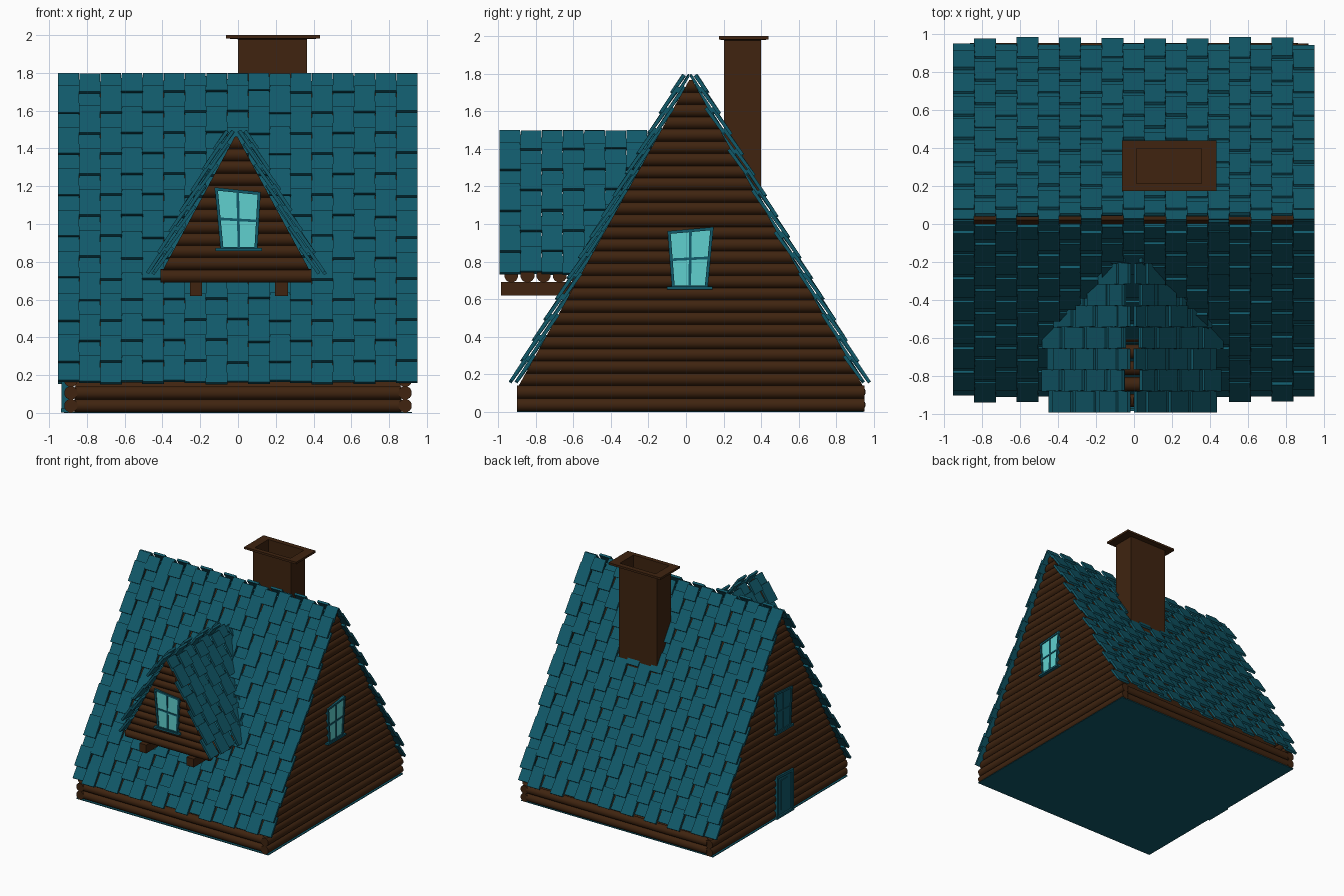
import bpy, bmesh, math, random
from mathutils import Vector

if "Cube" in bpy.data.objects:
    bpy.data.objects.remove(bpy.data.objects["Cube"])

random.seed(4)


def material(name, rgb):
    m = bpy.data.materials.new(name)
    m.diffuse_color = (*rgb, 1)
    m.use_nodes = True
    m.node_tree.nodes["Principled BSDF"].inputs["Base Color"].default_value = m.diffuse_color
    return m


TEAL = material("teal shingle", (0.0055, 0.10, 0.142))
BROWN = material("brown timber", (0.05, 0.0175, 0.005))
GLASS = material("pale glass", (0.115, 0.63, 0.62))


def finish(name, bm, mat, smooth=False):
    bmesh.ops.recalc_face_normals(bm, faces=bm.faces)
    me = bpy.data.meshes.new(name)
    bm.to_mesh(me)
    bm.free()
    me.materials.append(mat)
    ob = bpy.data.objects.new(name, me)
    bpy.context.collection.objects.link(ob)
    if smooth:
        bpy.ops.object.select_all(action='DESELECT')
        ob.select_set(True)
        bpy.context.view_layer.objects.active = ob
        bpy.ops.object.shade_smooth_by_angle(angle=math.radians(40))
    return ob


def loft(bm, loops):
    """Skin a list of equal point loops and cap both ends."""
    rings = [[bm.verts.new(p) for p in loop] for loop in loops]
    n = len(rings[0])
    for a, b in zip(rings, rings[1:]):
        for i in range(n):
            j = (i + 1) % n
            bm.faces.new((a[i], a[j], b[j], b[i]))
    bm.faces.new(rings[0])
    bm.faces.new(rings[-1])


def rect(x0, x1, y0, y1, z):
    return [(x0, y0, z), (x1, y0, z), (x1, y1, z), (x0, y1, z)]


def box(name, x, y, z, mat):
    bm = bmesh.new()
    loft(bm, [rect(*x, *y, z[0]), rect(*x, *y, z[1])])
    return finish(name, bm, mat)


# Placement maps: u runs along the wall, n points outward, z is up
CY, CX = 0.02, -0.01
right = lambda u, n, z: (0.885 + n, u, z)
left = lambda u, n, z: (-0.885 - n, u, z)
front = lambda u, n, z: (u, -0.93 - n, z)


def log(bm, place, zc, r, half, mid, n0=0.0, sides=12):
    loops = []
    for s in (-1, 1):
        ring = []
        for i in range(sides):
            a = 2 * math.pi * (i + 0.5) / sides
            z = zc + r * math.sin(a)
            ring.append(place(mid + s * max(half(z), 0.004), n0 + r * math.cos(a), z))
        loops.append(ring)
    loft(bm, loops)


def gable(name, place, z0, z1, base_rows, base_half, apex, k, mid):
    """Stack of logs: straight base rows, then rows trimmed to the roof slope."""
    bm = bmesh.new()
    step = 0.068
    for i in range(base_rows):
        log(bm, place, z0 + step * (i + 0.5), 0.036, lambda z: base_half, mid)
    z = z0 + step * base_rows
    rows = round((z1 - z) / 0.066)
    step = (z1 - z) / rows
    for i in range(rows):
        log(bm, place, z + step * (i + 0.5), 0.036, lambda h: (apex - h) * k, mid)
    finish(name, bm, BROWN, True)


MAIN_APEX, MAIN_K = 1.78, 0.558
DORM_APEX, DORM_K = 1.475, 0.54

# Log gables
gable("right_gable_logs", right, 0.004, 1.765, 2, 0.925, MAIN_APEX, MAIN_K, CY + 0.005)
gable("left_gable_logs", left, 0.004, 1.765, 2, 0.925, MAIN_APEX, MAIN_K, CY + 0.005)
gable("dormer_gable_logs", front, 0.69, 1.46, 1, 0.40, DORM_APEX, DORM_K, CX)

# Low front and back log walls
bm = bmesh.new()
for n0 in (0.06, 0.06 - 1.80 + 0.01):
    for zc in (0.038, 0.106):
        log(bm, lambda u, n, z: (u, -0.925 + n, z), zc, 0.036, lambda z: 0.865, 0,
            n0 if n0 > 0 else 1.845)
finish("eave_wall_logs", bm, BROWN, True)

# Dormer floor logs and the two beams carrying them
bm = bmesh.new()
for i in range(1, 6):
    log(bm, front, 0.726, 0.038, lambda z: 0.40, CX, -0.086 * i)
finish("dormer_floor_logs", bm, BROWN, True)
for name, x in (("dormer_beam_left", (-0.255, -0.19)), ("dormer_beam_right", (0.195, 0.265))):
    box(name, x, (-0.985, -0.5), (0.62, 0.692), BROWN)

# Floor plate and timber core under the shingles
box("floor", (-0.92, 0.92), (-0.90, 0.945), (0, 0.006), TEAL)
bm = bmesh.new()
loft(bm, [[(x, CY - 0.84, 0.1), (x, CY + 0.84, 0.1), (x, CY, 1.715)] for x in (-0.86, 0.86)])
finish("roof_core", bm, BROWN)


def shingles(name, place, u0, u1, cols, z0, rows, apex, k, top, off, u_limit=None):
    """Two slopes of tilted, slightly uneven shingles with alternate ones lifted."""
    bm = bmesh.new()
    w = (u1 - u0) / cols
    tilt = math.radians(55)
    for side in (-1, 1):
        for row in range(rows):
            z = z0 + 0.11 * row
            length = min(0.168, (top - z) / math.sin(tilt))
            for col in range(cols):
                ua = u0 + col * w
                if u_limit and ua > u_limit(z):
                    continue
                lift = 0.032 * ((row + col) % 2)
                d = (apex - z) * k + off + lift
                a = tilt + random.uniform(-0.03, 0.03)
                up = Vector((-math.cos(a), math.sin(a)))
                out = Vector((math.sin(a), math.cos(a))) * 0.018
                loops = []
                for t in (0, 1):
                    loop = []
                    for uu, o in ((ua, 0), (ua + w, 0), (ua + w, 1), (ua, 1)):
                        e = 0 if uu == ua else 1
                        skew = ((row * 7 + col * 3 + e * 5 + side) % 5 - 2) * 0.0035
                        p = Vector((d, z)) + up * (t * length + (skew if t == 0 else 0)) + out * o
                        edge = (col == 0 and e == 0) or (col == cols - 1 and e == 1)
                        du = 0 if edge else (0.002 if t else -0.002) * (1 - 2 * e)
                        loop.append(place(uu + du, side * max(p.x, 0.0), p.y))
                    loops.append(loop)
                loft(bm, loops)
    finish(name, bm, TEAL)


# Main roof and dormer roof
shingles("main_roof_shingles", lambda u, d, z: (u, d + CY, z),
         -0.953, 0.95, 17, 0.157, 15, MAIN_APEX, MAIN_K, 1.788, 0.008)
shingles("dormer_roof_shingles", lambda u, d, z: (d + CX, u, z),
         -0.993, -0.093, 8, 0.735, 7, DORM_APEX, DORM_K, 1.488, 0.03,
         lambda z: CY - (MAIN_APEX - z) * MAIN_K + 0.06)

# Chimney with flared cap and open flue
bm = bmesh.new()
shaft, cap, flue = (0.0, 0.365, 0.203, 0.398), (-0.063, 0.435, 0.175, 0.44), (0.012, 0.355, 0.213, 0.397)
loft(bm, [rect(*shaft, 1.0), rect(*shaft, 1.978), rect(*cap, 1.982), rect(*cap, 2.0),
          rect(*flue, 2.0), rect(*flue, 1.6)])
finish("chimney", bm, BROWN)


def bar(bm, place, a, b, w, n0, n1):
    """Flat strip between two wall points (u, z)."""
    a, b = Vector(a), Vector(b)
    d = (b - a).normalized()
    s = Vector((-d.y, d.x)) * w / 2
    a, b = a - d * w / 2, b + d * w / 2
    loft(bm, [[place(p.x, n, p.y) for p in (a + s, b + s, b - s, a - s)] for n in (n0, n1)])


def plate(name, place, pts, n0, n1, mat):
    bm = bmesh.new()
    loft(bm, [[place(u, n, z) for u, z in pts] for n in (n0, n1)])
    finish(name, bm, mat)


def window(name, place, pts, pane):
    """Crooked four-pane window; pts go bottom left, bottom right, top right, top left."""
    plate(name + "_pane", place, pts, 0.03, 0.038, pane)
    bm = bmesh.new()
    for i in range(4):
        bar(bm, place, pts[i], pts[(i + 1) % 4], 0.016, 0.02, 0.046)
    mids = [(Vector(pts[i]) + Vector(pts[(i + 1) % 4])) / 2 for i in range(4)]
    bar(bm, place, mids[0], mids[2], 0.014, 0.02, 0.043)
    bar(bm, place, mids[1], mids[3], 0.014, 0.02, 0.043)
    (ua, z), (ub, _) = pts[:2]
    bar(bm, place, (ua - 0.025, z - 0.005), (ub + 0.025, z - 0.005), 0.016, 0.02, 0.055)
    finish(name + "_frame", bm, TEAL)


# Windows; the left one is closed with teal panels
window("dormer_window", front, [(-0.085, 0.87), (0.095, 0.87), (0.112, 1.162), (-0.115, 1.185)], GLASS)
window("right_window", right, [(-0.068, 0.665), (0.108, 0.665), (0.138, 0.975), (-0.09, 0.955)], GLASS)
window("left_window", left, [(-0.105, 0.75), (0.075, 0.75), (0.095, 1.09), (-0.125, 1.07)], TEAL)

# Door with raised frame and centre panel
plate("door", left, [(-0.13, 0.008), (0.07, 0.008), (0.07, 0.36), (-0.13, 0.35)], 0.0, 0.038, TEAL)
bm = bmesh.new()
for a, b in (((-0.13, 0.02), (-0.13, 0.35)), ((0.07, 0.02), (0.07, 0.36)), ((-0.13, 0.35), (0.07, 0.36))):
    bar(bm, left, a, b, 0.022, 0.0, 0.05)
bar(bm, left, (-0.03, 0.10), (-0.03, 0.27), 0.09, 0.03, 0.043)
bar(bm, left, (-0.14, 0.013), (0.08, 0.013), 0.02, 0.0, 0.052)
finish("door_frame", bm, TEAL)
